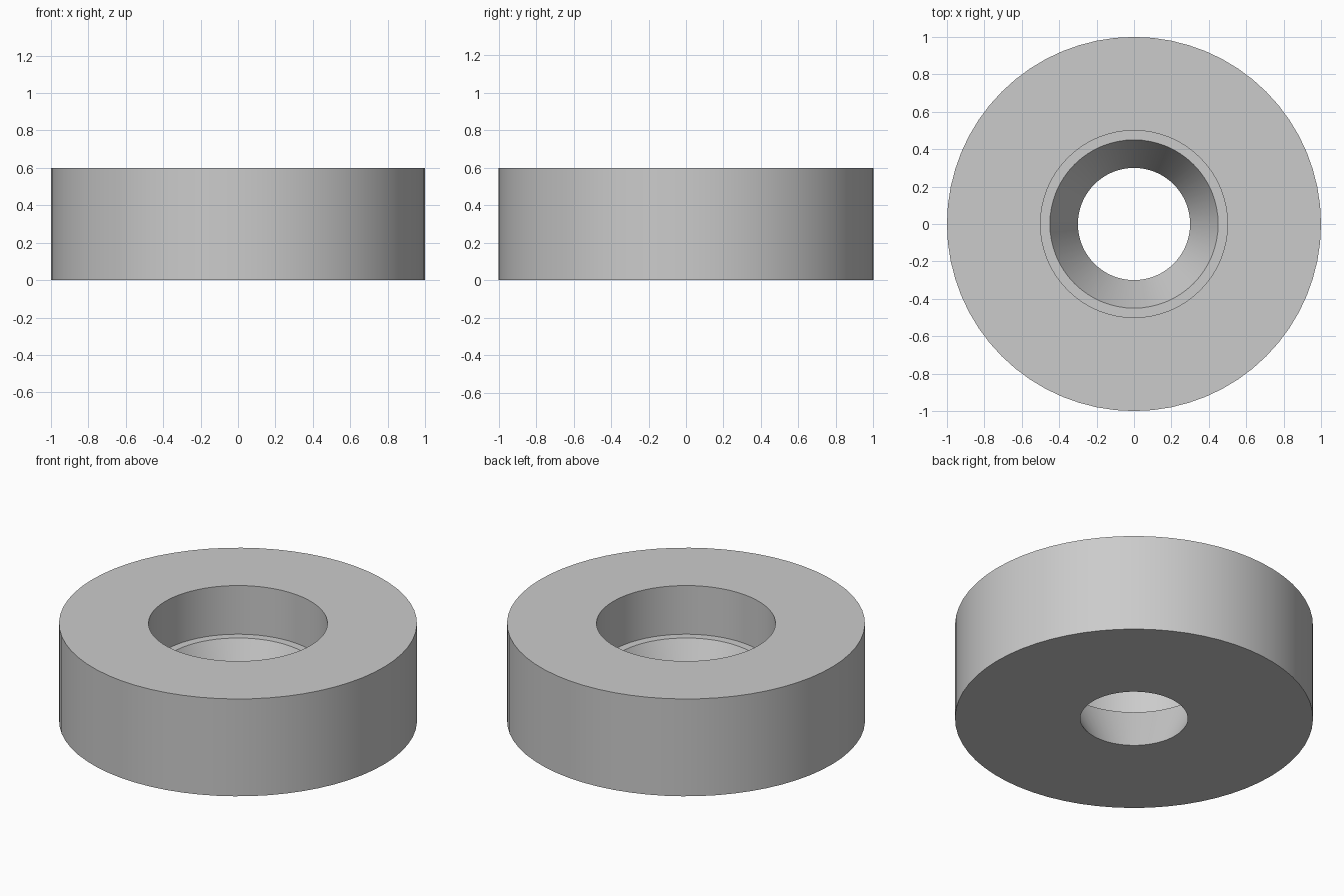
import bpy
import bmesh
import math

cube = bpy.data.objects.get("Cube")
if cube:
    bpy.data.objects.remove(cube, do_unlink=True)

SEGMENTS = 64

# Plain grey material
grey = bpy.data.materials.new("light_grey")
grey.use_nodes = True
colour = (0.6, 0.6, 0.6, 1.0)
grey.diffuse_color = colour
grey.node_tree.nodes["Principled BSDF"].inputs["Base Color"].default_value = colour

# Cross-section (radius, height): outer wall, counterbore, ledge, tapered hole
profile = [(0.3, 0), (1, 0), (1, 0.6), (0.5, 0.6), (0.5, 0.3), (0.45, 0.3)]

# Revolve the closed section around the z axis
bm = bmesh.new()
verts = [bm.verts.new((r, 0, z)) for r, z in profile]
edges = [bm.edges.new((v, verts[(i + 1) % len(verts)])) for i, v in enumerate(verts)]
bmesh.ops.spin(bm, geom=verts + edges, cent=(0, 0, 0), axis=(0, 0, 1),
               angle=math.tau, steps=SEGMENTS, use_merge=True)
bmesh.ops.remove_doubles(bm, verts=bm.verts, dist=0.0001)
bmesh.ops.recalc_face_normals(bm, faces=bm.faces)

mesh = bpy.data.meshes.new("counterbored_ring")
bm.to_mesh(mesh)
bm.free()
mesh.materials.append(grey)
ring = bpy.data.objects.new("counterbored_ring", mesh)
bpy.context.collection.objects.link(ring)

# Smooth round walls, crisp rims
bpy.ops.object.select_all(action="DESELECT")
ring.select_set(True)
bpy.context.view_layer.objects.active = ring
bpy.ops.object.shade_smooth_by_angle(angle=math.radians(30))
